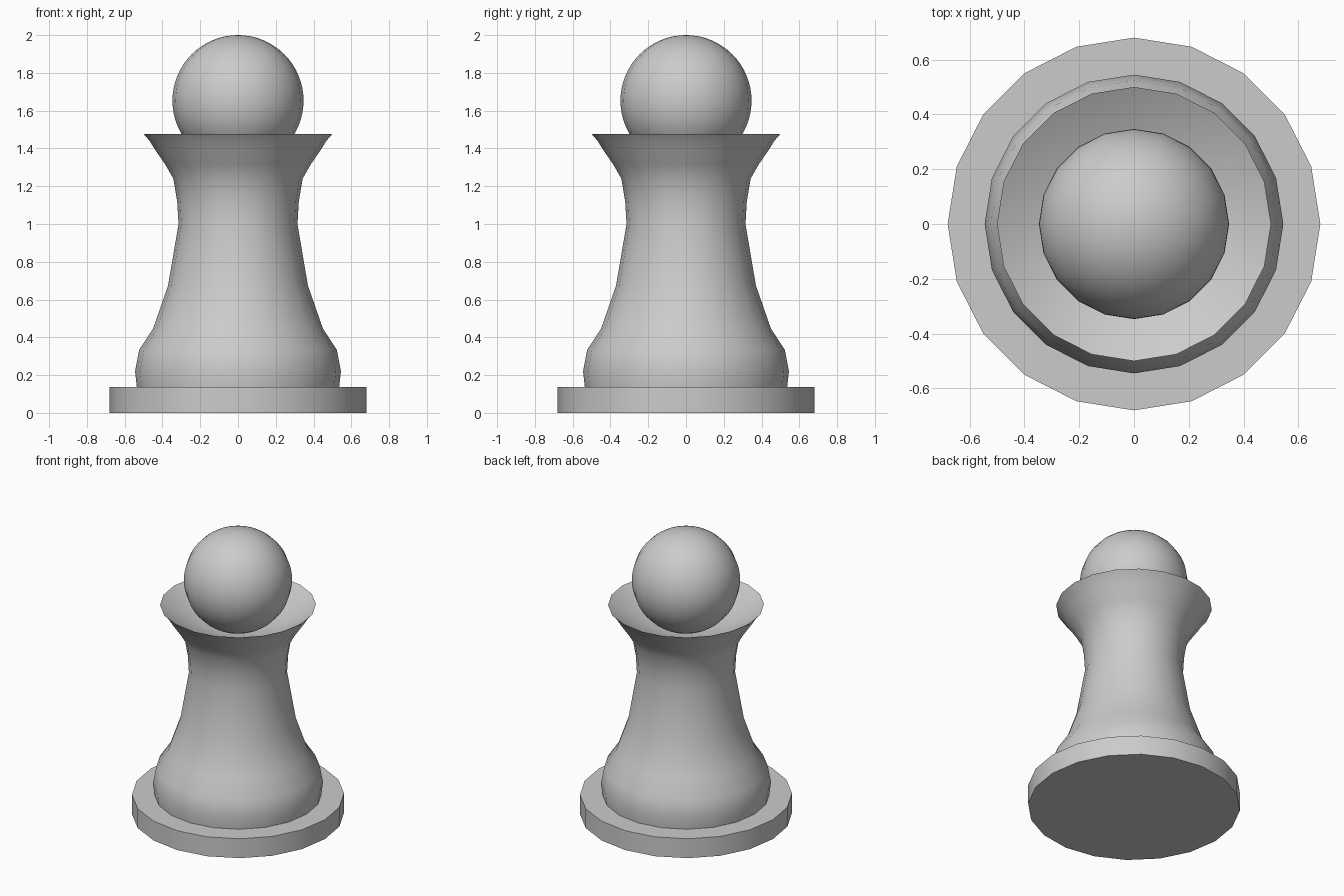
import bpy, bmesh, math

if "Cube" in bpy.data.objects:
    bpy.data.objects.remove(bpy.data.objects["Cube"])

SIDES = 20


def finish(name, bm, angle):
    bmesh.ops.recalc_face_normals(bm, faces=bm.faces[:])
    mesh = bpy.data.meshes.new(name)
    bm.to_mesh(mesh)
    bm.free()
    obj = bpy.data.objects.new(name, mesh)
    bpy.context.collection.objects.link(obj)
    bpy.ops.object.select_all(action='DESELECT')
    obj.select_set(True)
    bpy.context.view_layer.objects.active = obj
    bpy.ops.object.shade_smooth_by_angle(angle=math.radians(angle))
    return obj


def lathe(name, profile, angle=30):
    """Turn a (radius, height) profile around z and cap both ends."""
    bm = bmesh.new()
    rings = []
    for r, z in profile:
        rings.append([bm.verts.new((r * math.cos(a), r * math.sin(a), z))
                      for a in (2 * math.pi * i / SIDES for i in range(SIDES))])
    for low, high in zip(rings, rings[1:]):
        for i in range(SIDES):
            j = (i + 1) % SIDES
            bm.faces.new((low[i], low[j], high[j], high[i]))
    bm.faces.new(rings[0][::-1])
    bm.faces.new(rings[-1])
    return finish(name, bm, angle)


# Flat foot disc
lathe("base_disc", [(0.68, 0), (0.68, 0.137)])

# Waisted body flaring into a hollow collar
lathe("body", [
    (0.535, 0.13), (0.545, 0.22), (0.523, 0.335), (0.45, 0.445),
    (0.37, 0.675), (0.315, 1.0), (0.322, 1.12), (0.342, 1.24),
    (0.385, 1.315), (0.44, 1.395), (0.468, 1.44), (0.5, 1.477),
    (0.3, 1.36), (0.12, 1.32)], angle=40)

# Ball head resting in the collar
bm = bmesh.new()
bmesh.ops.create_uvsphere(bm, u_segments=SIDES, v_segments=32, radius=0.347)
bmesh.ops.translate(bm, verts=bm.verts[:], vec=(0, 0, 1.653))
finish("ball_head", bm, 40)
